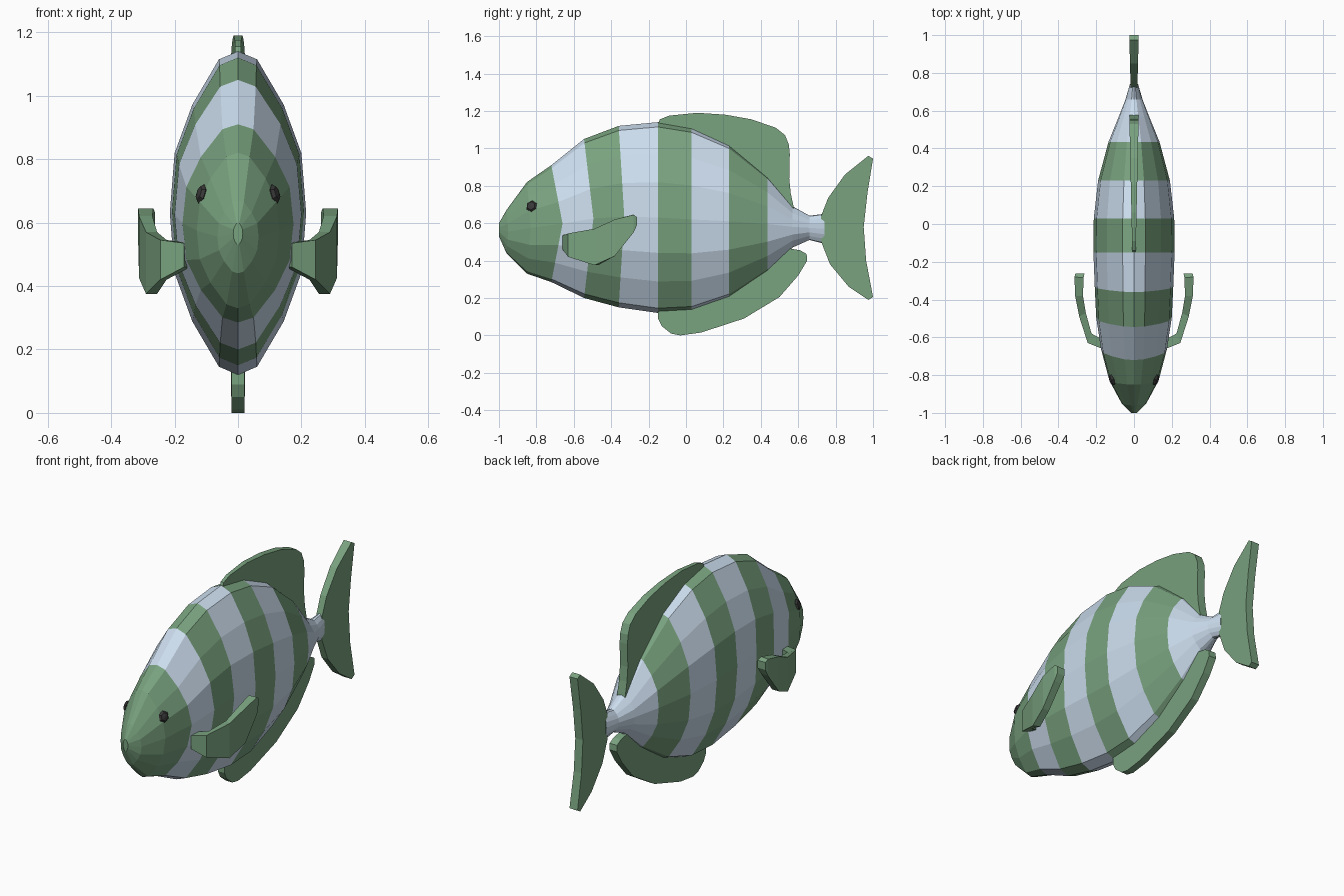
import bpy, bmesh
from mathutils import Vector

if "Cube" in bpy.data.objects:
    bpy.data.objects.remove(bpy.data.objects["Cube"])


def material(name, rgb):
    m = bpy.data.materials.new(name)
    m.diffuse_color = (*rgb, 1)
    m.use_nodes = True
    m.node_tree.nodes["Principled BSDF"].inputs["Base Color"].default_value = m.diffuse_color
    return m


GREEN = material("fin_green", (0.19, 0.36, 0.21))
PALE = material("pale_blue", (0.60, 0.72, 0.85))
DARK = material("eye_dark", (0.04, 0.04, 0.04))


def finish(bm, name, mats, mirror=False):
    bmesh.ops.recalc_face_normals(bm, faces=bm.faces)
    me = bpy.data.meshes.new(name)
    bm.to_mesh(me)
    bm.free()
    for m in mats:
        me.materials.append(m)
    ob = bpy.data.objects.new(name, me)
    bpy.context.collection.objects.link(ob)
    if mirror:
        ob.modifiers.new("Mirror", 'MIRROR').use_axis[0] = True
    return ob


def loft(bm, sections, mat_of=lambda i: 0):
    """Skin a list of closed point loops and cap both ends."""
    rings = [[bm.verts.new(p) for p in s] for s in sections]
    n = len(rings[0])
    for i, (a, b) in enumerate(zip(rings, rings[1:])):
        for k in range(n):
            f = bm.faces.new((a[k], a[(k + 1) % n], b[(k + 1) % n], b[k]))
            f.material_index = mat_of(i)
    bm.faces.new(rings[0])
    bm.faces.new(rings[-1])


# Body: 16-sided rings (y, top z, bottom z, half width, bow of the side towards the tail)
RINGS = [(-1.0, .60, .53, .015, 0), (-.96, .67, .44, .065, .01), (-.85, .82, .33, .13, .02),
         (-.72, .91, .285, .175, .06), (-.545, 1.05, .20, .20, .05), (-.36, 1.12, .15, .208, .03),
         (-.15, 1.14, .12, .215, 0), (.03, 1.11, .13, .213, 0), (.23, 1.02, .20, .19, 0),
         (.435, .85, .34, .135, 0), (.57, .69, .47, .08, 0), (.66, .64, .51, .045, 0),
         (.74, .65, .49, .022, 0)]
# quarter of the cross-section as (x, z) fractions, then reflected to a full loop
Q = [(0, 1), (.28, .95), (.67, .67), (.93, .37), (1, 0)]
half = Q + [(x, -z) for x, z in Q[-2::-1]]
LOOP = half + [(-x, z) for x, z in half[-2:0:-1]]


def ring(y, top, bot, w, bow):
    c, h = (top + bot) / 2, (top - bot) / 2
    return [(x * w, y + bow * (1 - abs(z)), c + z * h) for x, z in LOOP]


bm = bmesh.new()
loft(bm, [ring(*r) for r in RINGS], lambda i: 1 if i in (3, 5, 7, 9, 10, 11) else 0)
finish(bm, "striped_body", [GREEN, PALE])


# Flat fins: side outline (y, z) given a thickness that varies along y
def flat_fin(name, outline, t0, t1):
    ys = [p[0] for p in outline]
    y0, y1 = min(ys), max(ys)
    t = [t0 + (t1 - t0) * (y - y0) / (y1 - y0) for y in ys]
    bm = bmesh.new()
    loft(bm, [[(s * k, y, z) for k, (y, z) in zip(t, outline)] for s in (-1, 1)])
    finish(bm, name, [GREEN])


flat_fin("dorsal_fin", [(-.15, 1.13), (-.14, 1.155), (-.09, 1.175), (.06, 1.19), (.21, 1.18),
                        (.35, 1.155), (.48, 1.11), (.53, 1.07), (.55, 1.02), (.555, .97),
                        (.552, .84), (.56, .76), (.578, .675), (.50, .70), (.40, .80),
                        (.20, .96), (0, 1.06)], .009, .025)
flat_fin("anal_fin", [(-.15, .16), (-.15, .09), (-.13, .05), (-.08, .01), (-.03, 0), (.08, .015),
                      (.31, .09), (.50, .205), (.60, .32), (.648, .40), (.645, .435), (.61, .455),
                      (.55, .465), (.50, .50), (.40, .40), (.20, .26), (0, .20)], .02, .023)
flat_fin("tail_fin", [(.723, .50), (.723, .64), (.76, .735), (.85, .86), (.975, .96), (1.0, .945),
                      (.97, .76), (.95, .58), (.963, .40), (1.0, .205), (.975, .19), (.87, .26),
                      (.77, .38)], .018, .025)

# Side fins: curved blade, sections as (inner x, y, outer x, y, bottom z, top z)
BLADE = [(.15, -.62, .17, -.66, .46, .535), (.225, -.58, .245, -.63, .42, .545),
         (.255, -.47, .29, -.49, .375, .57), (.27, -.38, .312, -.38, .425, .62),
         (.267, -.285, .315, -.28, .55, .645), (.262, -.262, .31, -.262, .59, .632)]
bm = bmesh.new()
loft(bm, [[(xi, yi, b), (xo, yo, b), (xo, yo, t), (xi, yi, t)] for xi, yi, xo, yo, b, t in BLADE])
finish(bm, "side_fins", [GREEN], mirror=True)

# Eyes: small six-sided flattened beads facing outwards
bm = bmesh.new()
bmesh.ops.create_uvsphere(bm, u_segments=6, v_segments=4, radius=.032)
bmesh.ops.scale(bm, vec=(1, 1, .45), verts=bm.verts)
eye = finish(bm, "eyes", [DARK])
turn = Vector((.9, -.32, .28)).to_track_quat('Z', 'Y').to_matrix().to_4x4()
turn.translation = (.115, -.825, .69)
eye.data.transform(turn)
eye.modifiers.new("Mirror", 'MIRROR')
